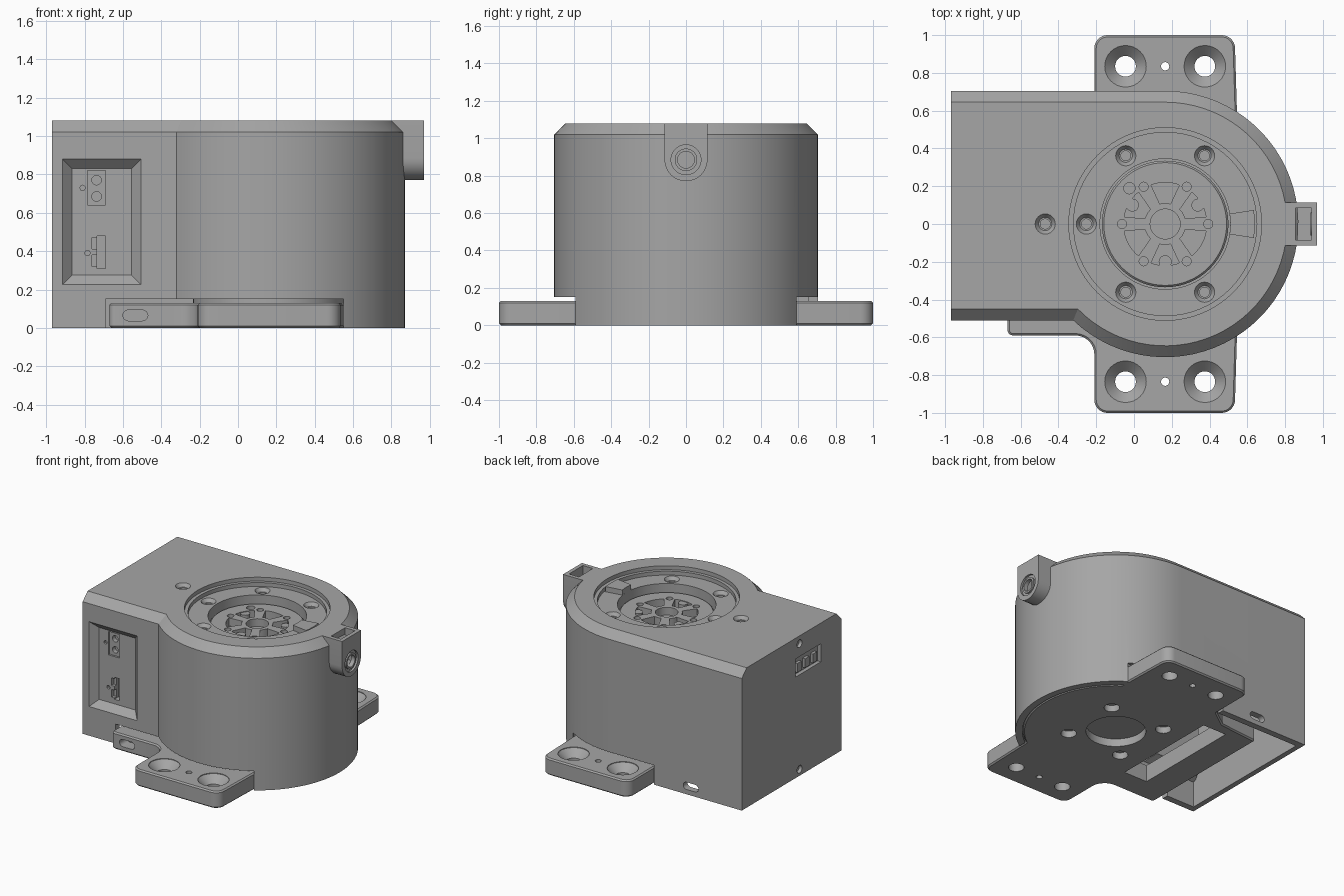
import bpy, bmesh
from math import sin, cos, asin, pi, radians
from mathutils import Vector

if "Cube" in bpy.data.objects:
    bpy.data.objects.remove(bpy.data.objects["Cube"])

grey = bpy.data.materials.new("Mid grey")
grey.use_nodes = True
COLOUR = (0.38, 0.38, 0.38, 1)
grey.diffuse_color = COLOUR
grey.node_tree.nodes["Principled BSDF"].inputs["Base Color"].default_value = COLOUR

CX = 0.165   # axis of the round end
TOP = 1.08


def loft(name, rings):
    """Skin a stack of equal rings and cap both ends."""
    bm = bmesh.new()
    loops = [[bm.verts.new(p) for p in ring] for ring in rings]
    n = len(loops[0])
    for a, b in zip(loops, loops[1:]):
        for i in range(n):
            j = (i + 1) % n
            bm.faces.new((a[i], a[j], b[j], b[i]))
    bm.faces.new(loops[0])
    bm.faces.new(loops[-1])
    bmesh.ops.recalc_face_normals(bm, faces=bm.faces)
    mesh = bpy.data.meshes.new(name)
    bm.to_mesh(mesh)
    bm.free()
    mesh.materials.append(grey)
    ob = bpy.data.objects.new(name, mesh)
    bpy.context.collection.objects.link(ob)
    return ob


def prism(name, pts, z0, z1):
    return loft(name, [[(x, y, z) for x, y in pts] for z in (z0, z1)])


def box(name, x0, x1, y0, y1, z0, z1):
    return prism(name, [(x0, y0), (x1, y0), (x1, y1), (x0, y1)], z0, z1)


def turned(name, centre, profile, axis="z", n=32):
    """Round part: profile is (radius, position along the axis)."""
    u, v, w = {"z": ((1, 0, 0), (0, 1, 0), (0, 0, 1)),
               "x": ((0, 1, 0), (0, 0, 1), (1, 0, 0)),
               "y": ((1, 0, 0), (0, 0, 1), (0, 1, 0))}[axis]
    u, v, w, c = Vector(u), Vector(v), Vector(w), Vector(centre)
    return loft(name, [[c + w * h + r * (u * cos(2 * pi * i / n) + v * sin(2 * pi * i / n))
                        for i in range(n)] for r, h in profile])


def apply(ob):
    dg = bpy.context.evaluated_depsgraph_get()
    mesh = bpy.data.meshes.new_from_object(ob.evaluated_get(dg))
    ob.modifiers.clear()
    ob.data = mesh


def combine(ob, tool, op="DIFFERENCE"):
    m = ob.modifiers.new(op, "BOOLEAN")
    m.operation, m.object, m.solver = op, tool, "EXACT"
    bpy.context.view_layer.update()
    apply(ob)
    bpy.data.objects.remove(tool)


def arc(cx, cy, r, a0, a1, n=8):
    return [(cx + r * cos(radians(a0 + (a1 - a0) * i / n)),
             cy + r * sin(radians(a0 + (a1 - a0) * i / n))) for i in range(n + 1)]


def outline(inset, left=-0.97):
    """Plan of the housing: straight left end, round right end."""
    r, low = 0.705 - inset, -0.51 + inset
    end = -180 + asin(-low / r) * 180 / pi
    return [(left, 0.705 - inset)] + arc(CX, 0, r, 90, end, 48) + [(left, low)]


def slot(name, x0, x1, z, r, y0, y1):
    ring = arc(x1 - r, z, r, -90, 90) + arc(x0 + r, z, r, 90, 270)
    return loft(name, [[(x, y, h) for x, h in ring] for y in (y0, y1)])


# Hollow housing with chamfered top
body = loft("housing", [[(x, y, z) for x, y in outline(i)]
                        for i, z in ((0, 0), (0, 1.02), (0.06, TOP))])
combine(body, prism("cavity", outline(0.05, -0.93), -0.1, 0.85))


def rect_y(y, x0, x1, z0, z1):
    return [(x0, y, z0), (x1, y, z0), (x1, y, z1), (x0, y, z1)]


# Recessed connector panel on the front, with its backing
combine(body, loft("panel_backing", [rect_y(-0.48, -0.95, -0.47, 0.19, 0.91),
                                     rect_y(-0.37, -0.90, -0.52, 0.24, 0.86)]), "UNION")
combine(body, loft("panel_recess", [rect_y(-0.52, -0.925, -0.495, 0.215, 0.89),
                                    rect_y(-0.46, -0.865, -0.555, 0.275, 0.83)]))
combine(body, box("power_socket", -0.785, -0.69, -0.5, -0.445, 0.64, 0.82))
for z in (0.685, 0.77):
    combine(body, turned("power_pin_hole", (-0.737, 0, z), [(0.025, -0.5), (0.025, -0.41)], "y", 16))
combine(body, box("data_socket", -0.735, -0.69, -0.5, -0.41, 0.31, 0.48))
for z in (0.32, 0.41):
    combine(body, box("data_socket_side", -0.76, -0.72, -0.5, -0.43, z, z + 0.06))
for x, z in ((-0.81, 0.73), (-0.785, 0.39)):
    combine(body, turned("indicator_hole", (x, 0, z), [(0.014, -0.5), (0.014, -0.44)], "y", 8))

# Left end: socket, screw holes and back slot
combine(body, box("end_socket", -1, -0.94, -0.26, 0.05, 0.78, 0.92))
for z in (0.05, 1.02):
    combine(body, turned("end_screw_hole", (0, 0, z), [(0.03, -1), (0.03, -0.945)], "x", 16))
combine(body, slot("back_slot", -0.6, -0.47, 0.065, 0.028, 0.6, 0.75))

# Notches in the wall around the base plate
combine(body, box("front_notch", -0.69, 0.55, -0.8, -0.44, -0.1, 0.15))
combine(body, box("back_notch", -0.22, 0.55, 0.58, 0.8, -0.1, 0.15))

# Stepped round well in the top
combine(body, turned("ring_recess", (CX, 0, 0),
                     [(0.485, 1.02), (0.485, 1.05), (0.51, 1.05), (0.51, 1.2)], n=64))
combine(body, turned("hub_well", (CX, 0, 0), [(0.345, 0.9), (0.345, 1.1)], n=64))


def screw_seat(x, y, z):
    combine(body, turned("screw_seat", (x, y, z),
                         [(0.026, -0.06), (0.026, -0.025), (0.035, -0.025), (0.055, 0.002),
                          (0.055, 0.02)], n=24))


for a in range(60, 301, 60):
    screw_seat(CX + 0.417 * cos(radians(a)), 0.417 * sin(radians(a)), 1.02)
screw_seat(-0.47, 0, TOP)

# Side lug with rounded lower end and open top
ring = arc(0, 0.885, 0.115, 180, 360, 16) + [(0.115, TOP), (-0.115, TOP)]
lug = loft("side_lug", [[(x, y, z) for y, z in ring] for x in (0.8, 0.97)])
combine(lug, box("lug_pocket", 0.855, 0.94, -0.085, 0.085, 0.84, 1.2))
combine(lug, turned("lug_counterbore", (0, 0, 0.885), [(0.08, 0.955), (0.08, 1)], "x"))
combine(lug, turned("lug_hole", (0, 0, 0.885), [(0.045, 0.9), (0.045, 1)], "x"))
lug_ring = turned("lug_collar", (0, 0, 0.885), [(0.06, 0.935), (0.06, 0.967)], "x")
combine(lug_ring, turned("collar_hole", (0, 0, 0.885), [(0.045, 0.9), (0.045, 1)], "x"))

# Base plate with two mounting ears and a front tab
plan = ([(-0.67, 0.52), (-0.67, -0.56)] + arc(-0.64, -0.56, 0.03, 190, 270, 4)
        + arc(-0.31, -0.69, 0.1, 90, 0) + arc(-0.14, -0.93, 0.07, 180, 270)
        + arc(0.465, -0.93, 0.07, 270, 360) + arc(CX, 0, 0.65, -54, 54, 24)
        + arc(0.465, 0.93, 0.07, 0, 90) + arc(-0.14, 0.93, 0.07, 90, 180)
        + [(-0.21, 0.65), (-0.35, 0.55)])
plate = prism("base_plate", plan, 0, 0.13)
bevel = plate.modifiers.new("edge", "BEVEL")
bevel.width, bevel.segments, bevel.angle_limit = 0.01, 1, radians(60)
bpy.context.view_layer.update()
apply(plate)
for s in (-1, 1):
    for x in (-0.045, 0.375):
        combine(plate, turned("ear_hole", (x, s * 0.835, 0),
                              [(0.055, -0.1), (0.055, 0.07), (0.11, 0.125), (0.11, 0.2)]))
    combine(plate, turned("pin_hole", (CX, s * 0.835, 0), [(0.022, -0.1), (0.022, 0.2)], n=16))
    for t in (-1, 1):
        combine(plate, turned("plate_screw_hole", (CX + t * 0.235, s * 0.235, 0),
                              [(0.055, -0.1), (0.055, 0.05)], n=24))
combine(plate, turned("centre_hole", (CX, 0, 0), [(0.21, -0.1), (0.21, 0.06)], n=48))
combine(plate, box("cable_window", -0.45, -0.25, -0.4, 0.46, -0.1, 0.2))
combine(plate, slot("tab_slot", -0.6, -0.47, 0.065, 0.028, -0.7, -0.5))

# Motor inside the housing
motor = turned("motor", (CX, 0, 0), [(0.4, 0.1), (0.4, 0.86)], n=48)

# Rotating hub with pockets and screw holes
hub = turned("hub", (CX, 0, 0), [(0.335, 0.89), (0.335, 0.95), (0.325, 0.96)], n=64)


def hub_hole(r, dist, a, bottom=0.92):
    x, y = CX + dist * cos(radians(a)), dist * sin(radians(a))
    combine(hub, turned("hub_hole", (x, y, 0), [(r, bottom), (r, 1.1)], n=20))


hub_hole(0.08, 0, 0, 0.9)
for a in range(0, 360, 60):
    mid = a + 30
    pocket = [(CX + x, y) for x, y in arc(0, 0, 0.11, mid - 15, mid + 15, 4)
              + arc(0, 0, 0.22, mid + 20, mid - 20, 6)]
    combine(hub, prism("hub_pocket", pocket, 0.9, 1.1))
    hub_hole(0.024, 0.228, a)
hub_hole(0.03, 0.268, 135)
for a in (30, 150, 270):
    turned("hub_post", (CX + 0.2 * cos(radians(a)), 0.2 * sin(radians(a)), 0),
           [(0.034, 0.895), (0.034, 0.955)], n=20)

# Index wedge between ring and hub
wedge = prism("index_wedge", [(CX + x, y) for x, y in arc(0, 0, 0.345, -9, 9, 4)
                              + arc(0, 0, 0.475, 9, -9, 4)], 1.0, 1.06)

# Contacts in the end socket
for y in (-0.2, -0.105, -0.01):
    box("end_contact", -0.962, -0.935, y - 0.025, y + 0.025, 0.8, 0.87)

# Smooth round walls, keep edges crisp
for ob in bpy.context.scene.objects:
    ob.select_set(ob.type == "MESH")
bpy.context.view_layer.objects.active = body
bpy.ops.object.shade_smooth_by_angle(angle=radians(25))
